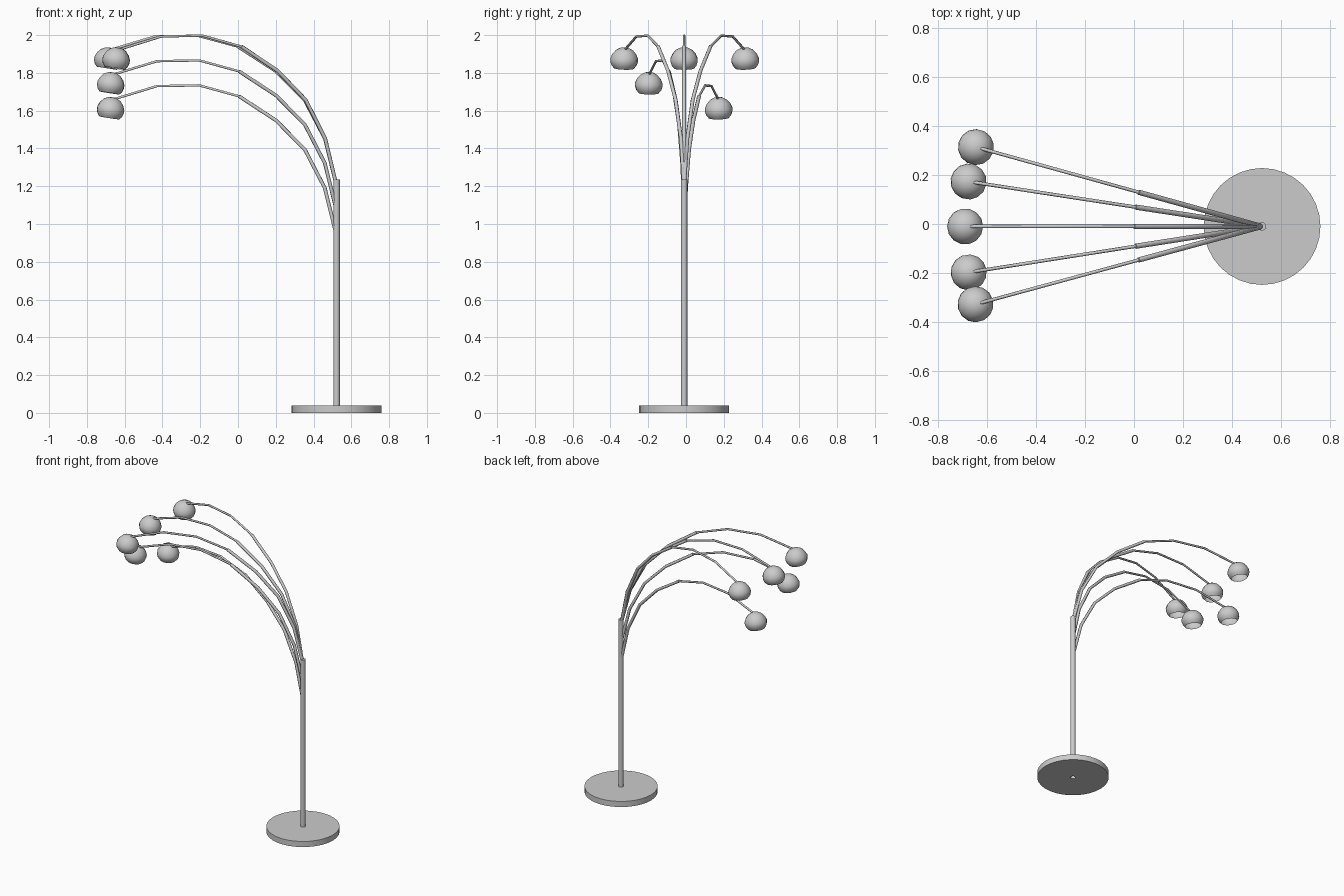
import bpy, bmesh, math
from mathutils import Matrix, Vector

cube = bpy.data.objects.get("Cube")
if cube:
    bpy.data.objects.remove(cube, do_unlink=True)

metal = bpy.data.materials.new("grey metal")
metal.use_nodes = True
GREY = (0.6, 0.6, 0.6, 1)
metal.diffuse_color = GREY
metal.node_tree.nodes["Principled BSDF"].inputs["Base Color"].default_value = GREY

POLE = Vector((0.522, -0.01, 0))


def finish(obj, angle=35):
    """Give the object its colour and smooth all but its sharp edges."""
    obj.data.materials.clear()
    obj.data.materials.append(metal)
    bpy.ops.object.select_all(action='DESELECT')
    obj.select_set(True)
    bpy.context.view_layer.objects.active = obj
    bpy.ops.object.shade_smooth_by_angle(angle=math.radians(angle))
    return obj


def lathe(name, profile, sides, matrix, closed=False):
    """Spin a profile of (radius, height) points about the local z axis."""
    bm = bmesh.new()
    verts = [bm.verts.new((r, 0, z)) for r, z in profile]
    pairs = list(zip(verts, verts[1:]))
    if closed:
        pairs.append((verts[-1], verts[0]))
    edges = [bm.edges.new(p) for p in pairs]
    bmesh.ops.spin(bm, geom=verts + edges, cent=(0, 0, 0), axis=(0, 0, 1),
                   angle=math.tau, steps=sides, use_duplicate=False)
    bmesh.ops.remove_doubles(bm, verts=bm.verts, dist=0.0002)
    bmesh.ops.recalc_face_normals(bm, faces=bm.faces)
    mesh = bpy.data.meshes.new(name)
    bm.to_mesh(mesh)
    bm.free()
    obj = bpy.data.objects.new(name, mesh)
    bpy.context.collection.objects.link(obj)
    obj.matrix_world = matrix
    return finish(obj)


def tube(name, points, radius, matrix):
    """Sweep a round section along a bent path and turn it into a mesh."""
    curve = bpy.data.curves.new(name, 'CURVE')
    curve.dimensions = '3D'
    curve.bevel_depth = radius
    curve.bevel_resolution = 1
    curve.use_fill_caps = True
    spline = curve.splines.new('POLY')
    spline.points.add(len(points) - 1)
    for point, (reach, z) in zip(spline.points, points):
        point.co = (-reach, 0, z, 1)
    obj = bpy.data.objects.new(name, curve)
    bpy.context.collection.objects.link(obj)
    obj.matrix_world = matrix
    bpy.ops.object.select_all(action='DESELECT')
    obj.select_set(True)
    bpy.context.view_layer.objects.active = obj
    bpy.ops.object.convert(target='MESH')
    return finish(bpy.context.view_layer.objects.active, 65)


# Base disc with a hole for the hollow pole
at_pole = Matrix.Translation(POLE)
lathe("base", [(0.017, 0), (0.238, 0), (0.238, 0.04), (0.017, 0.04)], 32, at_pole, True)
lathe("pole", [(0.017, 0), (0.017, 1.235), (0, 1.235)], 12, at_pole)

# Arm path as (reach from pole, height), shared by all arms
arm_path = [(0.008, 0.97), (0.063, 1.19), (0.17, 1.394), (0.324, 1.548),
            (0.522, 1.676), (0.736, 1.734), (0.962, 1.73), (1.195, 1.66)]

# Open dome profile
dome = [(0, 0.064), (0.024, 0.061), (0.046, 0.049), (0.063, 0.029), (0.073, 0.006),
        (0.073, -0.012), (0.067, -0.031), (0.054, -0.047)]

# Each lamp: name, swing about the pole in degrees, lift above the lowest arm
lamps = [("back", -15.5, 0.263), ("inner_back", -8.7, 0), ("middle", 0, 0.263),
         ("inner_front", 8.9, 0.132), ("front", 15.2, 0.263)]
for name, swing, lift in lamps:
    place = (Matrix.Translation(POLE + Vector((0, 0, lift)))
             @ Matrix.Rotation(math.radians(swing), 4, 'Z'))
    tube(name + "_lower_arm", arm_path[:5], 0.0105, place)
    tube(name + "_upper_arm", arm_path[4:], 0.007, place)
    tilt = Matrix.Translation((-1.21, 0, 1.608)) @ Matrix.Rotation(math.radians(9), 4, 'Y')
    lathe(name + "_shade", dome, 14, place @ tilt)
